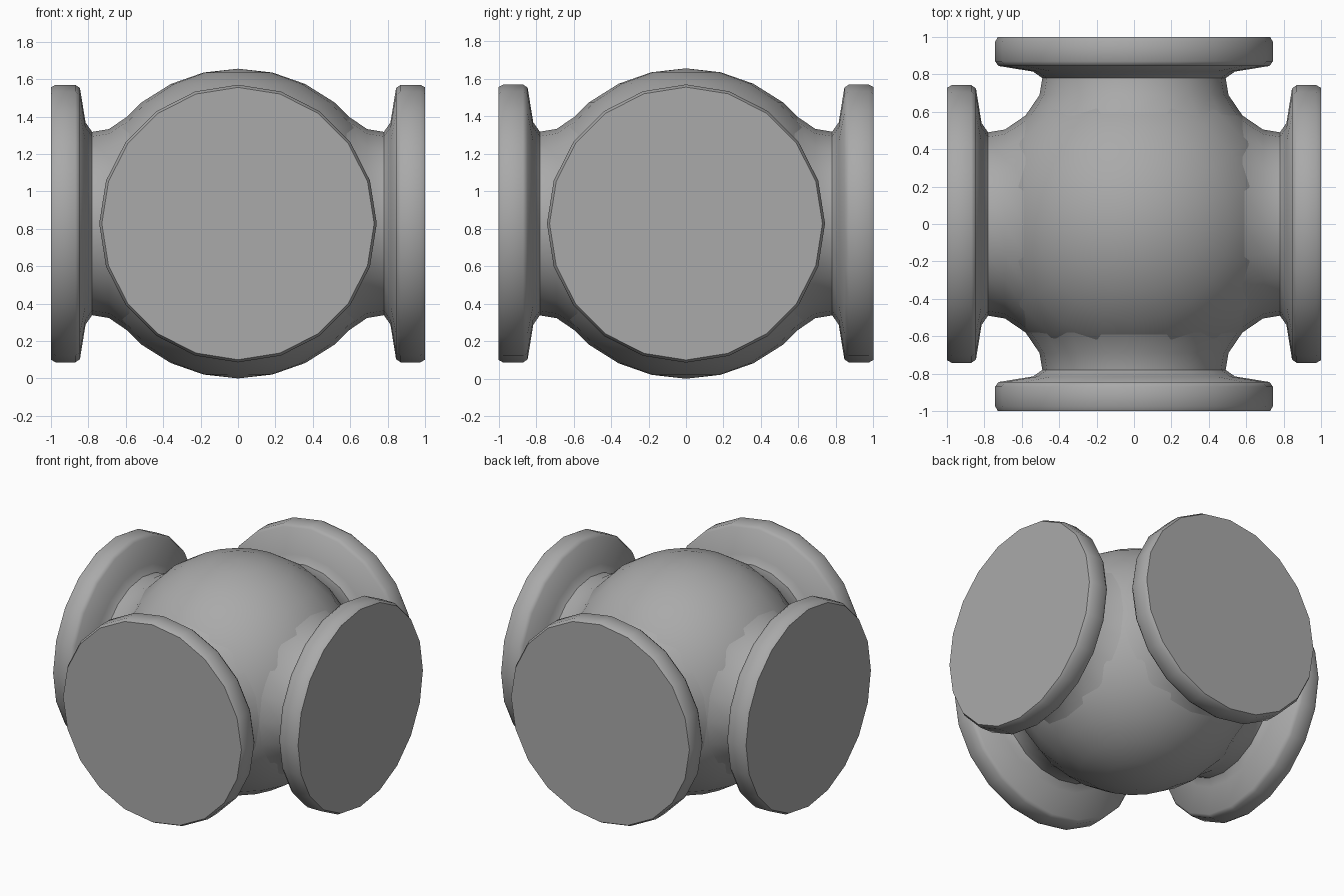
import bpy, bmesh, math
from mathutils import Matrix, Vector

cube = bpy.data.objects.get("Cube")
if cube:
    bpy.data.objects.remove(cube, do_unlink=True)

CENTRE = Vector((0, 0, 0.828))
SIDES = 20

grey = bpy.data.materials.new("cast_grey")
grey.use_nodes = True
grey.diffuse_color = (0.4, 0.4, 0.4, 1)
grey.node_tree.nodes["Principled BSDF"].inputs["Base Color"].default_value = (0.4, 0.4, 0.4, 1)


def finish(name, bm, angle):
    """Turn a bmesh into a smooth-shaded object centred on the body."""
    bmesh.ops.recalc_face_normals(bm, faces=bm.faces[:])
    mesh = bpy.data.meshes.new(name)
    bm.to_mesh(mesh)
    bm.free()
    mesh.materials.append(grey)
    obj = bpy.data.objects.new(name, mesh)
    obj.location = CENTRE
    bpy.context.collection.objects.link(obj)
    bpy.ops.object.select_all(action='DESELECT')
    obj.select_set(True)
    bpy.context.view_layer.objects.active = obj
    bpy.ops.object.shade_smooth_by_angle(angle=math.radians(angle))
    return obj


def lathe(profile, turn):
    """Revolve (distance, radius) points about +x, cap the outer end, turn about z."""
    bm = bmesh.new()
    rings = []
    for d, r in profile:
        rings.append([bm.verts.new((d, r * math.cos(a), r * math.sin(a)))
                      for a in (math.tau * i / SIDES for i in range(SIDES))])
    for a, b in zip(rings, rings[1:]):
        for i in range(SIDES):
            j = (i + 1) % SIDES
            bm.faces.new((a[i], a[j], b[j], b[i]))
    bm.faces.new(rings[-1])
    bm.transform(Matrix.Rotation(turn, 4, 'Z'))
    return bm


# Round central body
bm = bmesh.new()
bmesh.ops.create_uvsphere(bm, u_segments=20, v_segments=14, radius=0.828)
finish("round_body", bm, 60)

# Flared neck and thick round flange on each of the four sides
neck_and_flange = [(0.58, 0.58), (0.69, 0.505), (0.78, 0.49), (0.815, 0.54),
                   (0.845, 0.725), (0.87, 0.742), (0.975, 0.742), (1.0, 0.728)]
for k, side in enumerate(("left", "back", "right", "front")):
    finish(side + "_flange", lathe(neck_and_flange, k * math.pi / 2), 50)
